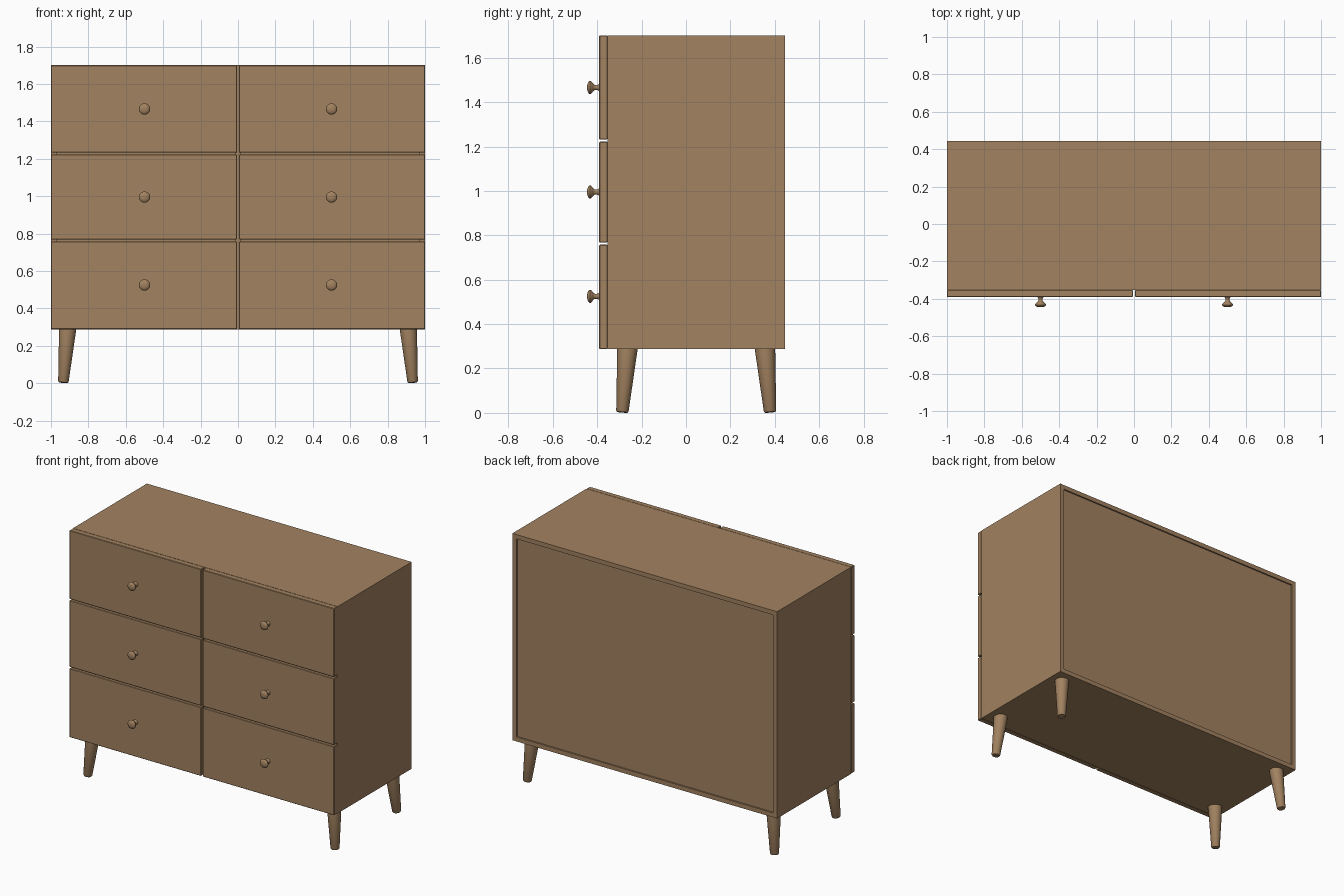
import bpy, bmesh, math
from mathutils import Vector

if "Cube" in bpy.data.objects:
    bpy.data.objects.remove(bpy.data.objects["Cube"])

wood = bpy.data.materials.new("warm brown wood")
wood.diffuse_color = (0.36, 0.223, 0.117, 1)
wood.use_nodes = True
wood.node_tree.nodes["Principled BSDF"].inputs["Base Color"].default_value = wood.diffuse_color


def finish(name, bm):
    bmesh.ops.recalc_face_normals(bm, faces=bm.faces)
    me = bpy.data.meshes.new(name)
    bm.to_mesh(me)
    bm.free()
    me.materials.append(wood)
    ob = bpy.data.objects.new(name, me)
    bpy.context.collection.objects.link(ob)
    return ob


def box(name, x, y, z, bevel=0.0):
    """Box from (min, max) ranges, optionally with eased edges."""
    bm = bmesh.new()
    bmesh.ops.create_cube(bm, size=1)
    for v in bm.verts:
        v.co = [r[0] if c < 0 else r[1] for c, r in zip(v.co, (x, y, z))]
    if bevel:
        bmesh.ops.bevel(bm, geom=bm.edges[:], offset=bevel, segments=1, affect='EDGES')
    return finish(name, bm)


def lathe(name, profile, start, direction, segments=32):
    """Spin (radius, height) points round an axis leaving start along direction."""
    bm = bmesh.new()
    rings = []
    for r, h in profile:
        rings.append([bm.verts.new((r * math.cos(2 * math.pi * i / segments),
                                    r * math.sin(2 * math.pi * i / segments), h))
                      for i in range(segments)])
    for a, b in zip(rings, rings[1:]):
        for i in range(segments):
            j = (i + 1) % segments
            bm.faces.new((a[i], a[j], b[j], b[i]))
    bm.faces.new(rings[0])
    bm.faces.new(rings[-1])
    turn = Vector(direction).to_track_quat('Z', 'Y').to_matrix()
    for v in bm.verts:
        v.co = turn @ v.co + Vector(start)
    ob = finish(name, bm)
    bpy.ops.object.select_all(action='DESELECT')
    ob.select_set(True)
    bpy.context.view_layer.objects.active = ob
    bpy.ops.object.shade_smooth_by_angle(angle=math.radians(35))
    return ob


# Overall sizes
FRONT, BACK, LOW, HIGH, T = -0.353, 0.445, 0.288, 1.70, 0.03
FACE = -0.391

# Carcass
box("top_panel", (-1, 1), (FRONT, BACK), (HIGH - T, HIGH))
for side, s in (("left", -1), ("right", 1)):
    box(side + "_side_panel", sorted((s, s * (1 - T))), (FRONT, BACK), (LOW, HIGH - T))
box("bottom_panel", (-1 + T, 1 - T), (FRONT, BACK), (LOW, LOW + T))
box("back_panel", (-1 + T, 1 - T), (BACK - 0.03, BACK - 0.01), (LOW + T, HIGH - T))
box("centre_divider", (-0.015, 0.015), (FRONT, BACK - 0.03), (LOW + T, HIGH - T))

# Drawer fronts and turned knobs
knob = [(0.017, 0), (0.0125, 0.005), (0.011, 0.014), (0.0125, 0.022), (0.019, 0.029),
        (0.028, 0.036), (0.030, 0.041), (0.028, 0.046), (0.021, 0.051), (0.010, 0.054)]
rows = (("bottom", LOW, 0.758, 0.525), ("middle", 0.768, 1.222, 0.995),
        ("top", 1.232, HIGH, 1.466))
for row, z0, z1, zk in rows:
    for side, s in (("left", -1), ("right", 1)):
        box(f"{row}_{side}_drawer_front", sorted((s * 0.006, s)),
            (FACE, FRONT), (z0, z1), 0.003)
        lathe(f"{row}_{side}_knob", knob, (s * 0.5, FACE, zk), (0, -1, 0), 24)

# Splayed tapered legs
leg = [(0.024, 0), (0.028, 0.006), (0.046, 0.289)]
mid = (FRONT + BACK) / 2
for side, s in (("left", -1), ("right", 1)):
    for end, e in (("front", -1), ("back", 1)):
        foot = Vector((s * 0.934, mid + e * 0.333, 0.003))
        top = Vector((s * 0.911, mid + e * 0.310, LOW))
        lathe(f"{end}_{side}_leg", leg, foot, top - foot)
